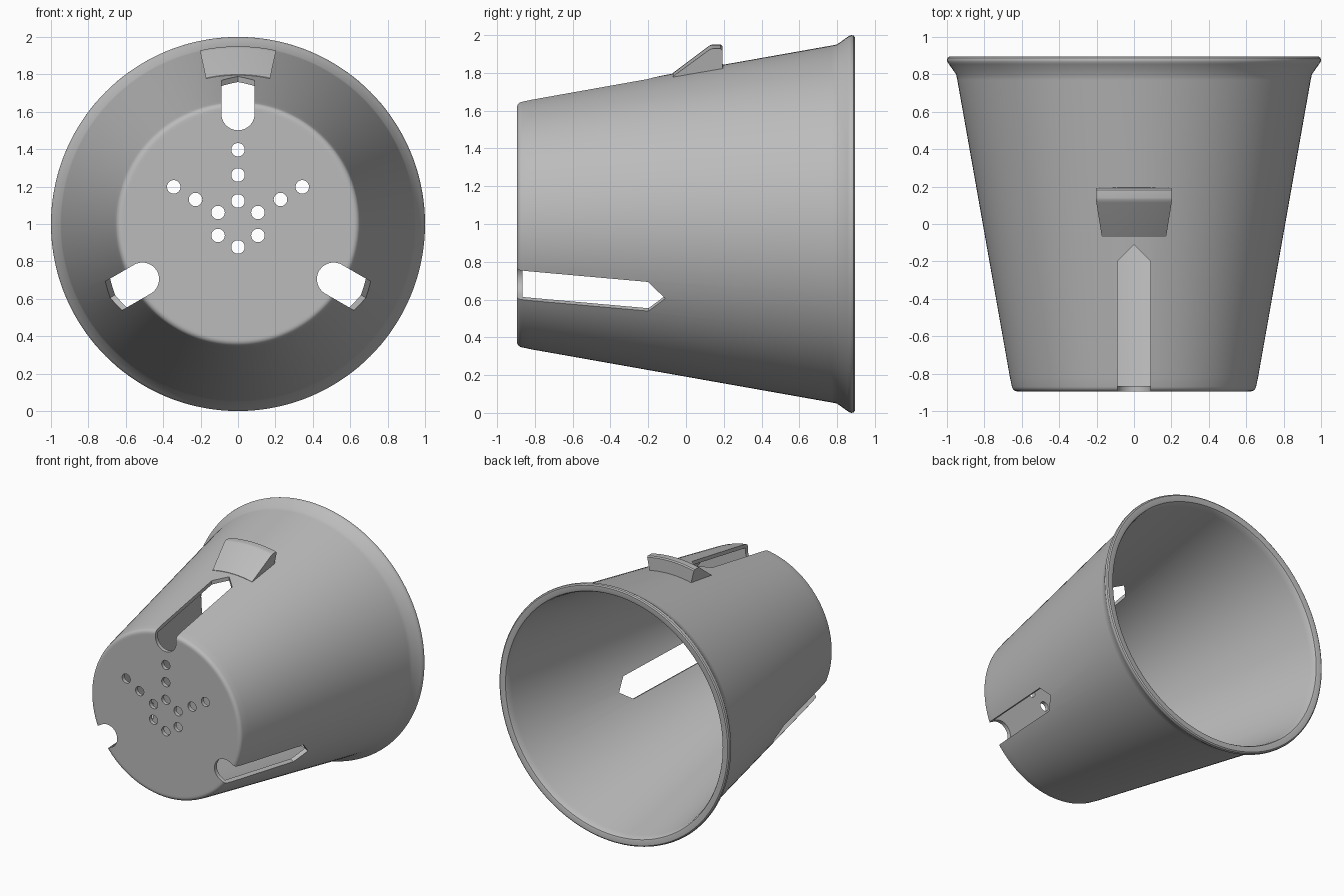
import bpy, bmesh, math
from mathutils import Matrix, Vector

if "Cube" in bpy.data.objects:
    bpy.data.objects.remove(bpy.data.objects["Cube"])

SEG = 144
CZ = 1.0                                  # height of the cup axis (runs along y)

grey = bpy.data.materials.new("plain_grey")
grey.diffuse_color = (0.5, 0.5, 0.5, 1)
grey.use_nodes = True
grey.node_tree.nodes["Principled BSDF"].inputs["Base Color"].default_value = grey.diffuse_color


def outer(y):
    """Outer radius of the tapered wall."""
    return 0.65 + 0.177 * (y + 0.895)


def polar(r, a, y):
    return (r * math.cos(a), y, CZ + r * math.sin(a))


def make_object(name, bm):
    bmesh.ops.recalc_face_normals(bm, faces=bm.faces)
    me = bpy.data.meshes.new(name)
    bm.to_mesh(me)
    bm.free()
    ob = bpy.data.objects.new(name, me)
    bpy.context.collection.objects.link(ob)
    me.materials.append(grey)
    return ob


def activate(ob):
    bpy.ops.object.select_all(action='DESELECT')
    ob.select_set(True)
    bpy.context.view_layer.objects.active = ob


# Cup: closed wall profile (radius, y) turned about the axis
WALL = 0.03
fillet = [(0.622 + 0.031 * math.sin(t), -0.865 - 0.03 * math.cos(t))
          for t in [math.radians(80) * i / 5 for i in range(6)]]
profile = [(0.61, -0.895)] + fillet + [
    (outer(-0.82), -0.82), (outer(0.77), 0.77), (0.951, 0.80),
    (0.99, 0.855), (0.998, 0.867), (1.0, 0.877), (0.997, 0.888), (0.988, 0.895),
    (0.955, 0.895), (0.943, 0.891), (0.936, 0.88),
    (outer(0.84) - WALL, 0.84), (outer(-0.83) - WALL, -0.83),
    (outer(-0.865) - WALL, -0.865), (0.59, -0.865)]
bm = bmesh.new()
rings = [[bm.verts.new(polar(r, 2 * math.pi * i / SEG, y)) for i in range(SEG)]
         for r, y in profile]
for a, b in zip(rings, rings[1:]):
    for i in range(SEG):
        j = (i + 1) % SEG
        bm.faces.new((a[i], a[j], b[j], b[i]))
bm.faces.new(rings[0])
bm.faces.new(rings[-1])
cup = make_object("cup_body", bm)

# Cutter: three pointed slots and the drain holes
bm = bmesh.new()
HALF = 0.089
for k in range(3):
    turn = Matrix.Rotation(k * 2 * math.pi / 3, 4, 'Y')
    arc = [math.pi * i / 20 for i in range(21)]
    outline = [(-HALF * math.cos(t), 0.59 - HALF * math.sin(t)) for t in arc]
    outline[10] = (0.0, 0.59 - HALF)
    outline += [(HALF, 1.0), (0.0, 1.0), (-HALF, 1.0)]

    def add(x, y, z):
        return bm.verts.new(turn @ Vector((x, y, z)) + Vector((0, 0, CZ)))
    front = [add(x, -1.0, z) for x, z in outline]
    back = [add(x, -0.11 - abs(x), z) for x, z in outline]
    n = len(outline)
    for i in range(n):
        j = (i + 1) % n
        bm.faces.new((front[i], front[j], back[j], back[i]))
    bm.faces.new(front)
    bm.faces.new(back[10:23])                       # right half of the point
    bm.faces.new(back[22:] + back[:11])             # left half of the point

holes = [(0.123, a) for a in range(30, 390, 60)]
holes += [(r, a) for r in (0.262, 0.397) for a in (30, 90, 150)]
for r, a in holes:
    place = Matrix.Translation(polar(r, math.radians(a), -0.88)) @ Matrix.Rotation(math.pi / 2, 4, 'X')
    bmesh.ops.create_cone(bm, cap_ends=True, segments=32, radius1=0.036,
                          radius2=0.036, depth=0.12, matrix=place)
cutter = make_object("slot_and_hole_cutter", bm)
cutter.hide_render = True

activate(cup)
mod = cup.modifiers.new("cut", 'BOOLEAN')
mod.operation = 'DIFFERENCE'
mod.solver = 'EXACT'
mod.object = cutter
bpy.ops.object.modifier_apply(modifier=mod.name)
bpy.data.objects.remove(cutter)
bpy.ops.object.shade_smooth_by_angle(angle=math.radians(30))

# Catch on top: ramp profile (radius, y) swept through a short arc
ramp = [(outer(-0.07) - 0.012, -0.07), (outer(-0.07) + 0.003, -0.07),
        (0.938, 0.115), (0.948, 0.13), (0.95, 0.14), (0.95, 0.183),
        (0.942, 0.192), (outer(0.195) - 0.012, 0.195)]
bm = bmesh.new()
STEPS = 16
sweep = math.radians(12.4)
rows = [[bm.verts.new(polar(r, math.pi / 2 + sweep * (2 * i / STEPS - 1), y)) for r, y in ramp]
        for i in range(STEPS + 1)]
for a, b in zip(rows, rows[1:]):
    for i in range(len(ramp)):
        j = (i + 1) % len(ramp)
        bm.faces.new((a[i], a[j], b[j], b[i]))
bm.faces.new(rows[0])
bm.faces.new(rows[-1])
catch = make_object("top_catch", bm)
activate(catch)
bpy.ops.object.shade_smooth_by_angle(angle=math.radians(25))
